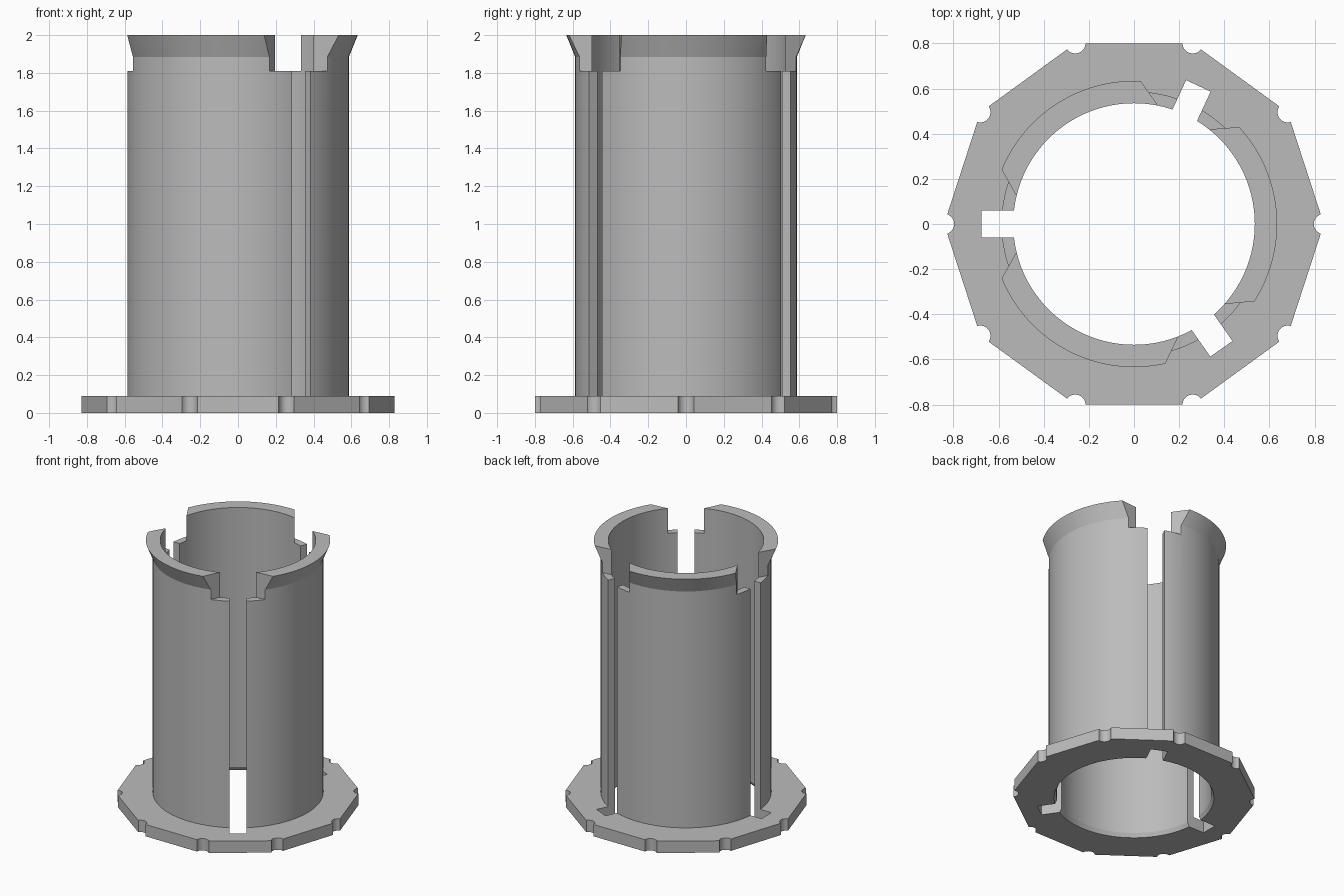
import bpy, bmesh
from math import cos, sin, radians, pi
from mathutils import Vector, Matrix

cube = bpy.data.objects.get("Cube")
if cube:
    bpy.data.objects.remove(cube, do_unlink=True)

FLANGE_TOP, TOP, RECESS_FLOOR = 0.09, 2.0, 1.81
BORE, WALL, LIP = 0.535, 0.587, 0.634
SLOT_ANGLES = (180, 65, -55)

grey = bpy.data.materials.new("plain grey")
grey.use_nodes = True
grey.diffuse_color = (0.5, 0.5, 0.5, 1)
grey.node_tree.nodes["Principled BSDF"].inputs["Base Color"].default_value = (0.5, 0.5, 0.5, 1)


def finish(name, bm):
    bmesh.ops.recalc_face_normals(bm, faces=bm.faces)
    mesh = bpy.data.meshes.new(name)
    bm.to_mesh(mesh)
    bm.free()
    mesh.materials.append(grey)
    obj = bpy.data.objects.new(name, mesh)
    bpy.context.collection.objects.link(obj)
    return obj


def prism(name, outline, z0, z1, angle=0):
    """Extrude an xy outline from z0 to z1, turned about the z axis."""
    bm = bmesh.new()
    face = bm.faces.new([bm.verts.new((x, y, z0)) for x, y in outline])
    top = bmesh.ops.extrude_face_region(bm, geom=[face])["geom"]
    bmesh.ops.translate(bm, vec=(0, 0, z1 - z0),
                        verts=[v for v in top if isinstance(v, bmesh.types.BMVert)])
    bm.transform(Matrix.Rotation(radians(angle), 4, "Z"))
    return finish(name, bm)


def lathe(name, profile, steps=120):
    """Spin a closed (radius, z) profile about the z axis."""
    bm = bmesh.new()
    verts = [bm.verts.new((r, 0, z)) for r, z in profile]
    edges = [bm.edges.new((verts[i - 1], verts[i])) for i in range(len(verts))]
    bmesh.ops.spin(bm, geom=verts + edges, axis=(0, 0, 1), cent=(0, 0, 0),
                   angle=2 * pi, steps=steps, use_merge=True)
    bmesh.ops.remove_doubles(bm, verts=bm.verts, dist=1e-5)
    return finish(name, bm)


def cut(obj, cutters):
    bpy.context.view_layer.objects.active = obj
    for cutter in cutters:
        mod = obj.modifiers.new("cut", "BOOLEAN")
        mod.operation, mod.solver, mod.object = "DIFFERENCE", "EXACT", cutter
        bpy.ops.object.modifier_apply(modifier=mod.name)


# Ten-sided flange with a round notch at each corner
outline = []
corner_radius = 0.8 / cos(pi / 10)
for i in range(10):
    a = i * pi / 5
    corner = Vector((cos(a), sin(a))) * corner_radius
    for step in range(9):
        t = a + pi + radians(72 - 18 * step)
        outline.append(corner + 0.045 * Vector((cos(t), sin(t))))
flange = prism("flange", outline, 0, FLANGE_TOP)

# Tube wall with a flared lip
tube = lathe("tube", [(BORE, FLANGE_TOP), (WALL, FLANGE_TOP), (WALL, 1.885),
                      (LIP, TOP), (BORE, TOP)])

# Cutters: bore with a lead-in chamfer, slots, lip recesses, underside arrow
bore = lathe("bore_cutter", [(0, -0.1), (0.65, -0.1), (0.55, 0), (BORE, 0.03),
                             (BORE, 0.2), (0, 0.2)])
slot_shape = [(0.4, -0.06), (0.675, -0.06), (0.675, 0.06), (0.4, 0.06)]
recess_shape = [(0.45, 0), (0.75, -0.53), (0.75, 0.53)]
slots = [prism("slot_cutter", slot_shape, -0.1, RECESS_FLOOR + 0.05, a) for a in SLOT_ANGLES]
recesses = [prism("recess_cutter", recess_shape, RECESS_FLOOR, 2.1, a) for a in SLOT_ANGLES]
arrow = prism("arrow_cutter", [(0.69, -0.06), (0.78, 0), (0.69, 0.06)], -0.1, 0.03, 234)

cut(flange, [bore, arrow] + slots)
cut(tube, slots + recesses)
for cutter in [bore, arrow] + slots + recesses:
    bpy.data.objects.remove(cutter, do_unlink=True)

# Smooth the round walls, keep the edges crisp
bpy.ops.object.select_all(action="DESELECT")
for obj in (flange, tube):
    obj.select_set(True)
bpy.context.view_layer.objects.active = tube
bpy.ops.object.shade_smooth_by_angle(angle=radians(20))
